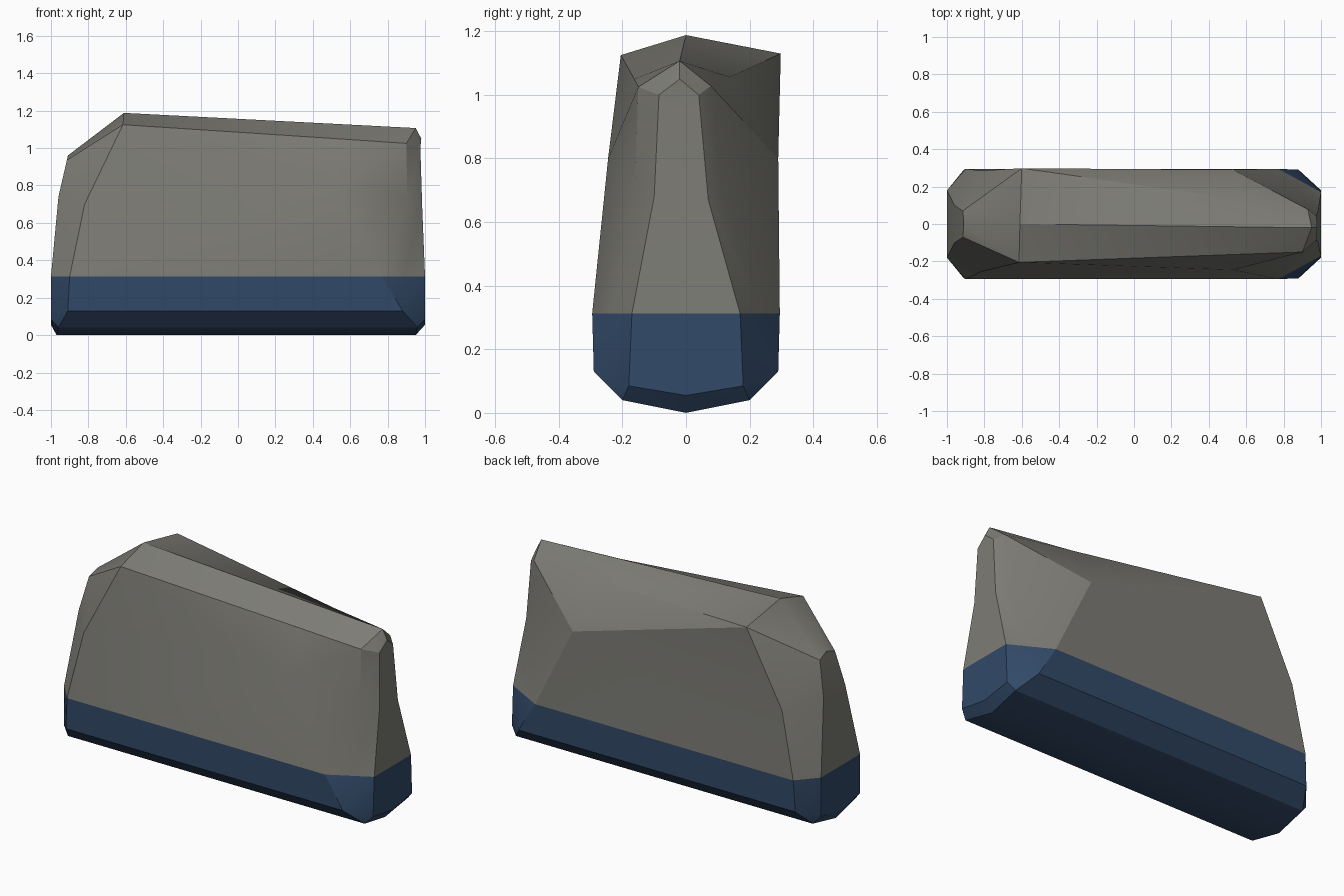
import bpy, bmesh, math
from mathutils import Vector

if "Cube" in bpy.data.objects:
    bpy.data.objects.remove(bpy.data.objects["Cube"])


def material(name, color):
    m = bpy.data.materials.new(name)
    m.diffuse_color = (*color, 1)
    m.use_nodes = True
    m.node_tree.nodes["Principled BSDF"].inputs["Base Color"].default_value = m.diffuse_color
    return m


def finish(bm, name, mat, seam_dir):
    """Fix normals, open the hidden seam face and shade by angle."""
    bmesh.ops.recalc_face_normals(bm, faces=bm.faces[:])
    bm.normal_update()
    seam = [f for f in bm.faces if f.normal.z * seam_dir > 0.99]
    bmesh.ops.delete(bm, geom=seam, context='FACES')
    mesh = bpy.data.meshes.new(name)
    bm.to_mesh(mesh)
    bm.free()
    ob = bpy.data.objects.new(name, mesh)
    bpy.context.collection.objects.link(ob)
    mesh.materials.append(mat)
    bpy.ops.object.select_all(action='DESELECT')
    ob.select_set(True)
    bpy.context.view_layer.objects.active = ob
    bpy.ops.object.shade_smooth_by_angle(angle=math.radians(28))
    return ob


grey = material("warm_grey", (0.205, 0.202, 0.18))
blue = material("navy_blue", (0.032, 0.068, 0.138))
SEAM = 0.313

# Blue lower band: hull of mirrored side points plus keel points
side = [(-0.9, 0.295, SEAM), (-1, 0.18, SEAM), (-0.91, 0.29, 0.13),
        (-1, 0.18, 0.085), (-0.96, 0.2, 0.04),
        (0.77, 0.295, SEAM), (1, 0.17, SEAM), (0.88, 0.29, 0.13),
        (1, 0.18, 0.085), (0.96, 0.2, 0.04)]
keel = [(-1, 0, 0.055), (-0.97, 0, 0), (0.95, 0, 0), (1, 0, 0.055)]
bm = bmesh.new()
for x, y, z in side:
    for s in (-1, 1):
        bm.verts.new((x, s * y, z))
for p in keel:
    bm.verts.new(p)
bmesh.ops.convex_hull(bm, input=bm.verts[:])
finish(bm, "base_band", blue, 1)

# Grey upper body: three rings of ten columns, counter-clockwise from left front
base = [(-1, -0.18), (-0.9, -0.295), (0.77, -0.295), (0.885, -0.2325), (1, -0.17),
        (1, 0.17), (0.885, 0.2325), (0.77, 0.295), (-0.9, 0.295), (-1, 0.18)]
mid = [(-0.96, -0.1, 0.74), (-0.82, -0.255, 0.7), (0.53, -0.245, 0.8),
       (0.905, -0.16, 0.73), (0.985, -0.1, 0.68), (0.985, 0.07, 0.67),
       (0.93, 0.11, 0.72), (0.53, 0.29, 0.8), (-0.82, 0.285, 0.7), (-0.96, 0.1, 0.74)]
top = [(-0.915, -0.07, 0.935), (-0.615, -0.205, 1.125), (0.53, -0.163, 1.05),
       (0.9, -0.15, 1.025), (0.975, -0.085, 1.0), (0.975, 0.04, 1.0),
       (0.93, 0.078, 1.028), (0.53, 0.137, 1.056), (-0.6, 0.298, 1.13), (-0.915, 0.07, 0.935)]
bm = bmesh.new()
rings = [[bm.verts.new((x, y, SEAM)) for x, y in base],
         [bm.verts.new(p) for p in mid],
         [bm.verts.new(p) for p in top]]
for lo, hi in zip(rings, rings[1:]):
    for i in range(10):
        j = (i + 1) % 10
        bm.faces.new((lo[i], lo[j], hi[j], hi[i]))
bm.faces.new(rings[0][::-1])

# Roof facets around the ridge
nose, ridge_l, ridge_r, tail = [bm.verts.new(p) for p in (
    (-0.91, 0, 0.96), (-0.61, 0, 1.188), (0.95, -0.02, 1.107), (0.98, -0.02, 1.05))]
t = rings[2]
for f in ((t[0], t[1], ridge_l, nose), (nose, ridge_l, t[8], t[9]), (t[0], nose, t[9]),
          (t[1], t[2], t[3], ridge_r, ridge_l), (ridge_l, ridge_r, t[6], t[7], t[8]),
          (t[3], t[4], tail, ridge_r), (ridge_r, tail, t[5], t[6]), (t[4], t[5], tail)):
    bm.faces.new(f)
bmesh.ops.triangulate(bm, faces=bm.faces[:])
finish(bm, "upper_body", grey, -1)
